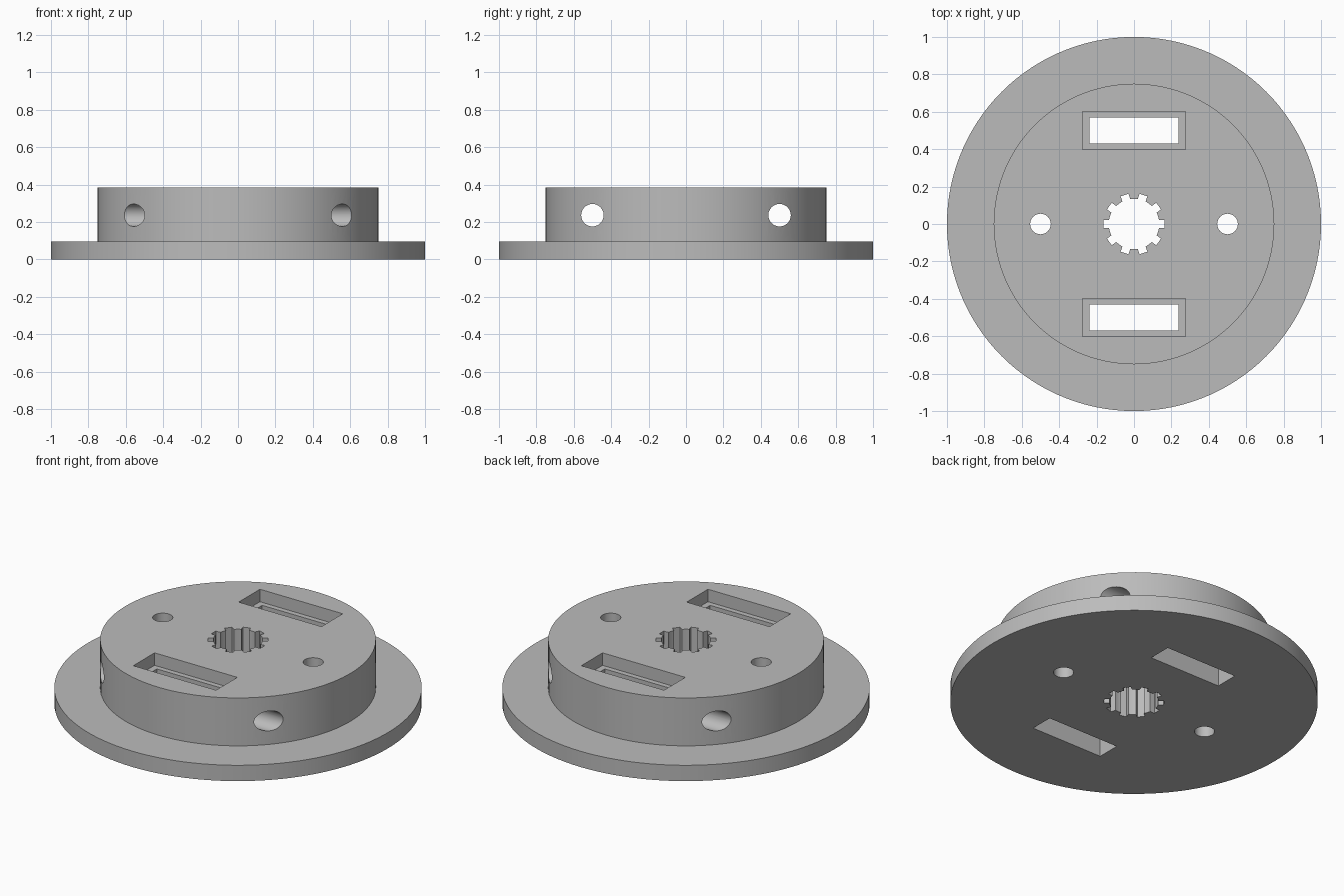
import bpy, bmesh
from math import cos, sin, pi
from mathutils import Matrix, Vector

old = bpy.data.objects.get("Cube")
if old:
    bpy.data.objects.remove(old, do_unlink=True)

FLANGE_TOP, HUB_TOP = 0.095, 0.383
SEGMENTS = 120

grey = bpy.data.materials.new("plain grey")
grey.use_nodes = True
colour = (0.5, 0.5, 0.5, 1)
grey.diffuse_color = colour
grey.node_tree.nodes["Principled BSDF"].inputs["Base Color"].default_value = colour


def make_object(name, bm):
    bmesh.ops.recalc_face_normals(bm, faces=bm.faces)
    mesh = bpy.data.meshes.new(name)
    bm.to_mesh(mesh)
    bm.free()
    mesh.materials.append(grey)
    obj = bpy.data.objects.new(name, mesh)
    bpy.context.collection.objects.link(obj)
    return obj


def lathe(name, profile):
    """Spin a radius/height profile about z; it starts and ends on the axis."""
    bm = bmesh.new()
    verts = [bm.verts.new((r, 0, z)) for r, z in profile]
    edges = [bm.edges.new(pair) for pair in zip(verts, verts[1:])]
    bmesh.ops.spin(bm, geom=verts + edges, cent=(0, 0, 0), axis=(0, 0, 1),
                   angle=2 * pi, steps=SEGMENTS)
    bmesh.ops.remove_doubles(bm, verts=bm.verts, dist=1e-4)
    return make_object(name, bm)


def prism(name, outline, low, high):
    bm = bmesh.new()
    face = bm.faces.new([bm.verts.new((x, y, low)) for x, y in outline])
    top = bmesh.ops.extrude_face_region(bm, geom=[face])["geom"]
    bmesh.ops.translate(bm, vec=(0, 0, high - low),
                        verts=[v for v in top if isinstance(v, bmesh.types.BMVert)])
    return make_object(name, bm)


def rectangle(cy, hx, hy):
    return [(-hx, cy - hy), (hx, cy - hy), (hx, cy + hy), (-hx, cy + hy)]


def circle(cx, radius, count=48):
    return [(cx + radius * cos(2 * pi * i / count), radius * sin(2 * pi * i / count))
            for i in range(count)]


def spline_outline(teeth=10, inner=0.135, outer=0.163, half=0.022):
    """Round bore with straight-sided notches."""
    points = []
    for i in range(teeth):
        turn = Matrix.Rotation(2 * pi * i / teeth, 2)
        root = (inner ** 2 - half ** 2) ** 0.5
        notch = [(root, -half), (outer, -half), (outer, half), (root, half)]
        arc = [(inner * cos(a), inner * sin(a))
               for a in (pi / teeth * k for k in (0.8, 1.0, 1.2))]
        points += [turn @ Vector(p) for p in notch + arc]
    return points


# Flange and raised hub in one turned body
body = lathe("flanged_hub", [(0, 0), (1, 0), (1, FLANGE_TOP), (0.75, FLANGE_TOP),
                             (0.75, HUB_TOP), (0, HUB_TOP)])

# Splined centre bore
cutters = [prism("bore_cutter", spline_outline(), -0.1, 0.5)]

for side in (-1, 1):
    # Vertical pin hole
    cutters.append(prism("pin_hole_cutter", circle(side * 0.5, 0.055), -0.1, 0.5))
    # Through slot with a wider shallow recess
    cutters.append(prism("slot_cutter", rectangle(side * 0.5, 0.238, 0.07), -0.1, 0.5))
    cutters.append(prism("recess_cutter", rectangle(side * 0.5, 0.275, 0.101), 0.308, 0.5))
    # Cross tunnel along x
    tunnel = prism("tunnel_cutter", circle(0, 0.06), -1.2, 1.2)
    tunnel.data.transform(Matrix.Translation((0, side * 0.5, 0.236))
                          @ Matrix.Rotation(pi / 2, 4, 'Y'))
    cutters.append(tunnel)

for cutter in cutters:
    cutter.hide_render = True
    mod = body.modifiers.new(cutter.name, 'BOOLEAN')
    mod.operation, mod.solver, mod.object = 'DIFFERENCE', 'EXACT', cutter

# Bake the cuts and drop the cutters
depsgraph = bpy.context.evaluated_depsgraph_get()
carved = bpy.data.meshes.new_from_object(body.evaluated_get(depsgraph))
body.modifiers.clear()
body.data = carved
for cutter in cutters:
    bpy.data.objects.remove(cutter, do_unlink=True)

bpy.context.view_layer.objects.active = body
body.select_set(True)
bpy.ops.object.shade_smooth_by_angle(angle=pi / 6)
